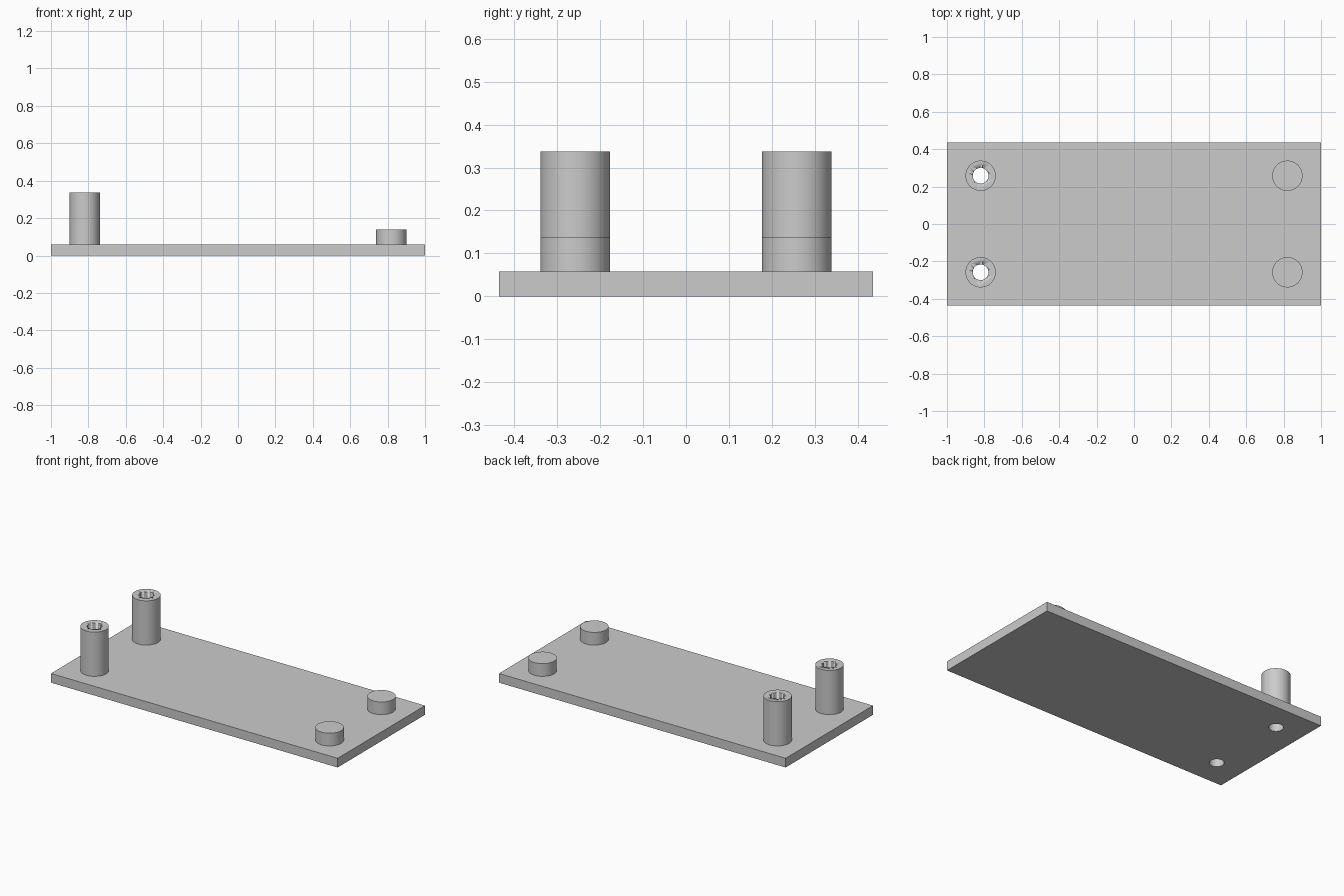
import bpy
import math

cube = bpy.data.objects.get("Cube")
if cube:
    bpy.data.objects.remove(cube, do_unlink=True)

PLATE_TOP = 0.058
POST_X, POST_Y = 0.82, 0.258
POST_R, BORE_R = 0.081, 0.042
TALL_TOP, SHORT_TOP = 0.337, 0.138

grey = bpy.data.materials.new("plain grey")
grey.use_nodes = True
colour = (0.6, 0.6, 0.6, 1)
grey.diffuse_color = colour
grey.node_tree.nodes["Principled BSDF"].inputs["Base Color"].default_value = colour


def cylinder(name, x, y, radius, bottom, top):
    bpy.ops.mesh.primitive_cylinder_add(
        vertices=64, radius=radius, depth=top - bottom,
        location=(x, y, (bottom + top) / 2))
    obj = bpy.context.object
    obj.name = name
    obj.data.materials.append(grey)
    bpy.ops.object.shade_smooth_by_angle(angle=math.radians(30))
    return obj


def cut(obj, cutter):
    mod = obj.modifiers.new("bore", 'BOOLEAN')
    mod.operation = 'DIFFERENCE'
    mod.solver = 'EXACT'
    mod.object = cutter
    bpy.context.view_layer.objects.active = obj
    bpy.ops.object.modifier_apply(modifier=mod.name)


# Base plate
bpy.ops.mesh.primitive_cube_add(size=1, location=(0, 0, PLATE_TOP / 2))
plate = bpy.context.object
plate.name = "base_plate"
plate.scale = (2, 0.87, PLATE_TOP)
bpy.ops.object.transform_apply(location=False, rotation=False, scale=True)
plate.data.materials.append(grey)

for side, y in (("front", -POST_Y), ("back", POST_Y)):
    # Tall hollow standoff, bored right through the plate
    tall = cylinder(side + "_standoff", -POST_X, y, POST_R, PLATE_TOP, TALL_TOP)
    cutter = cylinder(side + "_bore_cutter", -POST_X, y, BORE_R, -0.1, TALL_TOP + 0.1)
    cut(tall, cutter)
    cut(plate, cutter)
    bpy.data.objects.remove(cutter, do_unlink=True)

    # Short solid support peg
    cylinder(side + "_peg", POST_X, y, POST_R, PLATE_TOP, SHORT_TOP)
